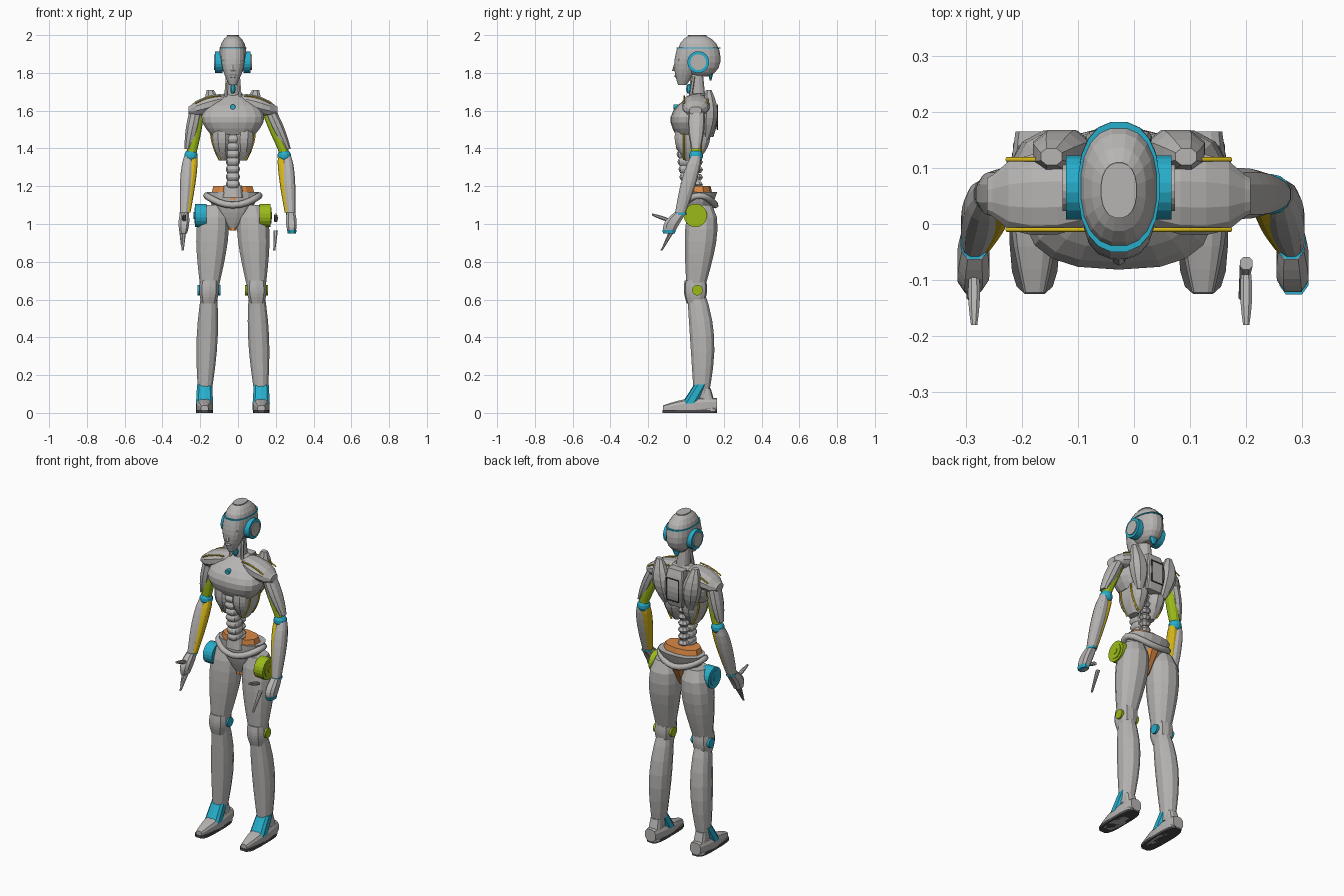
import bpy, bmesh, math
from mathutils import Vector

default_cube = bpy.data.objects.get("Cube")
if default_cube:
    bpy.data.objects.remove(default_cube, do_unlink=True)

BODY_MIDDLE = -.027
SIDES = {"left": 1, "right": -1}


def material(name, *rgb):
    mat = bpy.data.materials.new(name)
    mat.use_nodes = True
    mat.diffuse_color = (*rgb, 1)
    mat.node_tree.nodes["Principled BSDF"].inputs["Base Color"].default_value = (*rgb, 1)
    return mat


grey = material("light_grey", .47, .46, .45)
dark = material("dark_grey", .07, .07, .07)
blue = material("sky_blue", .02, .42, .6)
lime = material("lime_green", .33, .5, .01)
gold = material("yellow", .68, .48, .01)
orange = material("orange", .7, .25, .06)
accents = {"left": lime, "right": blue}


def place(point, side, arm=False):
    """Mirror a point to its side; the left arm hangs slightly wider."""
    x, y, z = point
    if arm and side > 0:
        x += .05 * min(1, max(0, (1.6 - z) / .2))
    return Vector((BODY_MIDDLE + side * x, y, z))


def add_object(name, data, mat):
    data.materials.append(mat)
    bpy.context.collection.objects.link(bpy.data.objects.new(name, data))


def limb(name, mat, start, end, radii, swell=0, depth=1, bow=0, peak=1, dome=False,
         axis="z", sides=12, steps=7, power=2.3, side=1, arm=False):
    """Faceted solid from start to end, swelling and bowing in between."""
    start, end = Vector(start), Vector(end)
    across, along = {"x": (1, 2), "y": (0, 2), "z": (0, 1)}[axis]
    bm = bmesh.new()
    loops = []
    for step in range(steps + 1):
        t = step / steps
        if dome:
            t = (1 - math.cos(math.pi * t)) / 2
        bump = math.sin(math.pi * t ** peak)
        radius = radii[0] + (radii[1] - radii[0]) * t + swell * bump
        if dome:
            radius *= max(.15, 1 - abs(2 * t - 1) ** power) ** (1 / power)
        centre = place(start.lerp(end, t), side, arm)
        centre.y += bow * bump
        loop = []
        for i in range(sides):
            angle = math.tau * (i + .5) / sides
            c, s = math.cos(angle), math.sin(angle)
            spot = centre.copy()
            spot[across] += radius * math.copysign(abs(c) ** (2 / power), c)
            spot[along] += radius * depth * math.copysign(abs(s) ** (2 / power), s)
            spot.z = max(spot.z, 0)
            loop.append(bm.verts.new(spot))
        loops.append(loop)
    for lower, upper in zip(loops, loops[1:]):
        for i in range(sides):
            bm.faces.new((lower[i - 1], lower[i], upper[i], upper[i - 1]))
    bm.faces.new(loops[0])
    bm.faces.new(loops[-1])
    bmesh.ops.recalc_face_normals(bm, faces=bm.faces)
    mesh = bpy.data.meshes.new(name)
    bm.to_mesh(mesh)
    bm.free()
    add_object(name, mesh, mat)


def pair(name, mat, *shape, **options):
    """The same limb on both sides; accents differ left and right."""
    for word, side in SIDES.items():
        colour = mat[word] if isinstance(mat, dict) else mat
        limb(f"{word}_{name}", colour, *shape, side=side, **options)


def disc_pair(name, mat, centre, radius, inner, outer):
    """Flat round caps facing sideways."""
    y, z = centre
    pair(name, mat, (inner, y, z), (outer, y, z), (radius, radius),
         axis="x", sides=20, steps=1, power=2)


def wire(name, mat, points, thickness, side=1, closed=False):
    curve = bpy.data.curves.new(name, "CURVE")
    curve.dimensions = "3D"
    curve.bevel_depth = thickness
    curve.bevel_resolution = 1
    spline = curve.splines.new("POLY")
    spline.points.add(len(points) - 1)
    spline.use_cyclic_u = closed
    for target, point in zip(spline.points, points):
        target.co = (*place(point, side), 1)
    add_object(name, curve, mat)


# Head
limb("helmet", grey, (0, .08, 1.78), (0, .06, 2), (.073, .073), depth=1.55, dome=True, sides=20, steps=10)
limb("face", grey, (0, -.02, 1.735), (0, .02, 1.93), (.02, .062), swell=.017, depth=1.1, sides=16)
limb("nose", grey, (0, -.062, 1.81), (0, -.05, 1.87), (.012, .006), sides=6, steps=1)
limb("mouth", grey, (0, -.055, 1.775), (0, -.055, 1.79), (.02, .02), depth=.35, dome=True, sides=8)
limb("brow_band", blue, (0, .066, 1.928), (0, .066, 1.934), (.073, .073), depth=1.6, sides=20, steps=1)
limb("nape_clip", blue, (0, .13, 1.76), (0, .13, 1.8), (.01, .03), depth=.5, sides=8, steps=1)
pair("eye", dark, (.016, -.05, 1.856), (.038, -.042, 1.856), (.004, .004), dome=True, axis="x", sides=8)
pair("brow", grey, (.01, -.053, 1.875), (.05, -.036, 1.87), (.005, .005), axis="x", sides=6)
ear = (.065, 1.857)
disc_pair("ear_ring", blue, ear, .058, .055, .094)
disc_pair("ear_cap", grey, ear, .042, .055, .1)

# Neck and spine
limb("neck", grey, (0, .065, 1.62), (0, .055, 1.8), (.04, .032), depth=1.1)
limb("throat", blue, (0, .015, 1.69), (0, .015, 1.74), (.015, .015), dome=True, sides=8)
pair("neck_cable", grey, (.04, .02, 1.65), (.03, .04, 1.78), (.009, .009), sides=6)
for i in range(8):
    low = 1.19 + .04 * i
    front = .015 - .005 * min(i, 5)
    limb(f"abdomen_segment_{i}", grey, (0, front, low), (0, front, low + .04), (.03, .03),
         swell=.008, depth=1.2, power=3, steps=4)
    limb(f"vertebra_{i}", grey, (0, .06, low), (0, .06, low + .036), (.02, .02), swell=.012, sides=8, steps=2)

# Torso
limb("chest", grey, (0, .02, 1.475), (0, .065, 1.69), (.12, .05), swell=.08, depth=.63, bow=-.015, sides=18, power=2.6)
limb("chest_badge", blue, (0, -.04, 1.62), (0, -.065, 1.62), (.013, .013), axis="y", steps=1)
limb("back_pack", grey, (0, .12, 1.46), (0, .12, 1.68), (.05, .05), swell=.01, depth=.5, bow=.018, power=6)
wire("pack_frame", dark, [(x, .166, z) for x, z in ((.04, 1.5), (.04, 1.63), (-.04, 1.63), (-.04, 1.5))],
     .004, closed=True)
pair("ribs", grey, (.055, .03, 1.335), (.06, .035, 1.5), (.02, .055), swell=.015, depth=1.7, power=2.6)
pair("shoulder_pad", grey, (.03, .055, 1.66), (.235, .05, 1.6), (.075, .075), depth=.65, dome=True, axis="x")
pair("shoulder_blade", grey, (.08, .11, 1.45), (.12, .12, 1.71), (.02, .02), swell=.035, depth=.8, bow=.012, sides=8)

# Yellow trim along the ribs and shoulder pads
ramp = [i / 5 for i in range(6)]
for word, side in SIDES.items():
    for place_name, rib_y, pad_y in (("front", -.01, -.01), ("rear", .08, .115)):
        ribs = [(.117 - .05 * t * t, rib_y, 1.49 - .15 * t) for t in ramp]
        pads = [(.06 + .14 * t, pad_y, 1.678 - .04 * t * t) for t in ramp]
        wire(f"{word}_{place_name}_rib_trim", gold, ribs, .005, side)
        wire(f"{word}_{place_name}_pad_trim", gold, pads, .004, side)

# Pelvis
limb("pelvis", grey, (0, .05, .98), (0, .08, 1.17), (.02, .14), swell=.02, depth=.62, sides=16)
limb("waist_ring", orange, (0, .07, 1.13), (0, .065, 1.2), (.128, .108), depth=.6, sides=10, steps=2)
limb("waist_socket", grey, (0, .025, 1.14), (0, .025, 1.205), (.06, .05), depth=.9, steps=1)
limb("seat_block", orange, (0, .06, .965), (0, .1, 1.1), (.02, .05), depth=1.2, sides=8)
turns = [math.tau * i / 24 for i in range(24)]
wire("belt", grey, [(.14 * math.cos(a), .07 + .085 * math.sin(a), 1.15 - .05 * math.sin(a) ** 2) for a in turns],
     .018, closed=True)

# Legs
hip, knee, ankle = (.1, .08, 1.1), (.125, .05, .65), (.15, .08, .08)
pair("thigh", grey, hip, knee, (.06, .048), swell=.032, bow=.01, peak=.65)
pair("knee_cap", grey, (.125, .05, .7), (.128, .05, .58), (.05, .04), swell=.008, depth=1.15, power=3, sides=10)
pair("shin", grey, knee, ankle, (.04, .034), swell=.02, depth=1.15, bow=.022, peak=.9)
disc_pair("knee_joint", accents, (.06, .65), .028, .065, .187)
for layer, (radius, face) in {"disc": (.062, .2), "rim": (.044, .204), "hub": (.018, .208)}.items():
    disc_pair("hip_" + layer, accents, (.05, 1.045), radius, .14, face)
pair("foot", grey, (.15, .165, .045), (.15, -.122, .02), (.035, .02), swell=.018, axis="y", power=3)
pair("heel", grey, (.15, .125, .01), (.15, .1, .13), (.04, .032), power=3)
pair("sole", dark, (.15, .02, 0), (.15, .02, .015), (.045, .045), depth=3.25, power=3.5, sides=16, steps=1)
pair("ankle_guard", blue, (.15, .02, .05), (.15, .08, .15), (.047, .041), depth=.9, power=3, sides=10)

# Arms
shoulder, elbow, wrist = Vector((.18, .055, 1.6)), Vector((.222, .053, 1.36)), Vector((.257, -.03, 1.06))
outward, upward = Vector((.015, 0, 0)), Vector((0, 0, .037))
knuckles = Vector((.262, -.09, .95))
pair("upper_arm", lime, shoulder, elbow, (.03, .026), swell=.005, arm=True)
pair("arm_shell", grey, shoulder + outward, elbow + outward + upward, (.036, .02), swell=.008, depth=1.2, arm=True, sides=10)
pair("elbow", blue, elbow - upward, elbow + upward, (.037, .037), dome=True, power=2, sides=14, arm=True)
pair("forearm_core", gold, elbow - outward, wrist - outward, (.02, .018), swell=.008, depth=1.2, peak=.7, arm=True)
pair("forearm_shell", grey, elbow + outward, wrist, (.022, .024), swell=.012, depth=1.2, peak=.7, arm=True)
pair("wrist_band", blue, wrist, wrist - upward / 3, (.026, .026), depth=1.3, steps=1, arm=True)
pair("hand", grey, wrist, knuckles, (.024, .02), swell=.008, depth=1.45, bow=-.014, power=3, sides=8, arm=True)
limb("left_knuckle_plate", blue, knuckles, knuckles + upward / 2, (.023, .027), depth=1.4, power=3, sides=8, steps=1, arm=True)

# Fingers; the left pair floats inward from its hand
for word, x in (("right", -.258), ("left", .227)):
    limb(word + "_index_finger", grey, (x, -.09, 1.02), (x, -.18, 1.05), (.01, .006), swell=.003, axis="y", sides=8)
    limb(word + "_lower_finger", grey, (x, -.07, .965), (x - .008, -.13, .86), (.012, .006), sides=8)
limb("right_small_finger", grey, (.275, -.08, .965), (.27, -.12, .88), (.01, .005), sides=8, side=-1)
